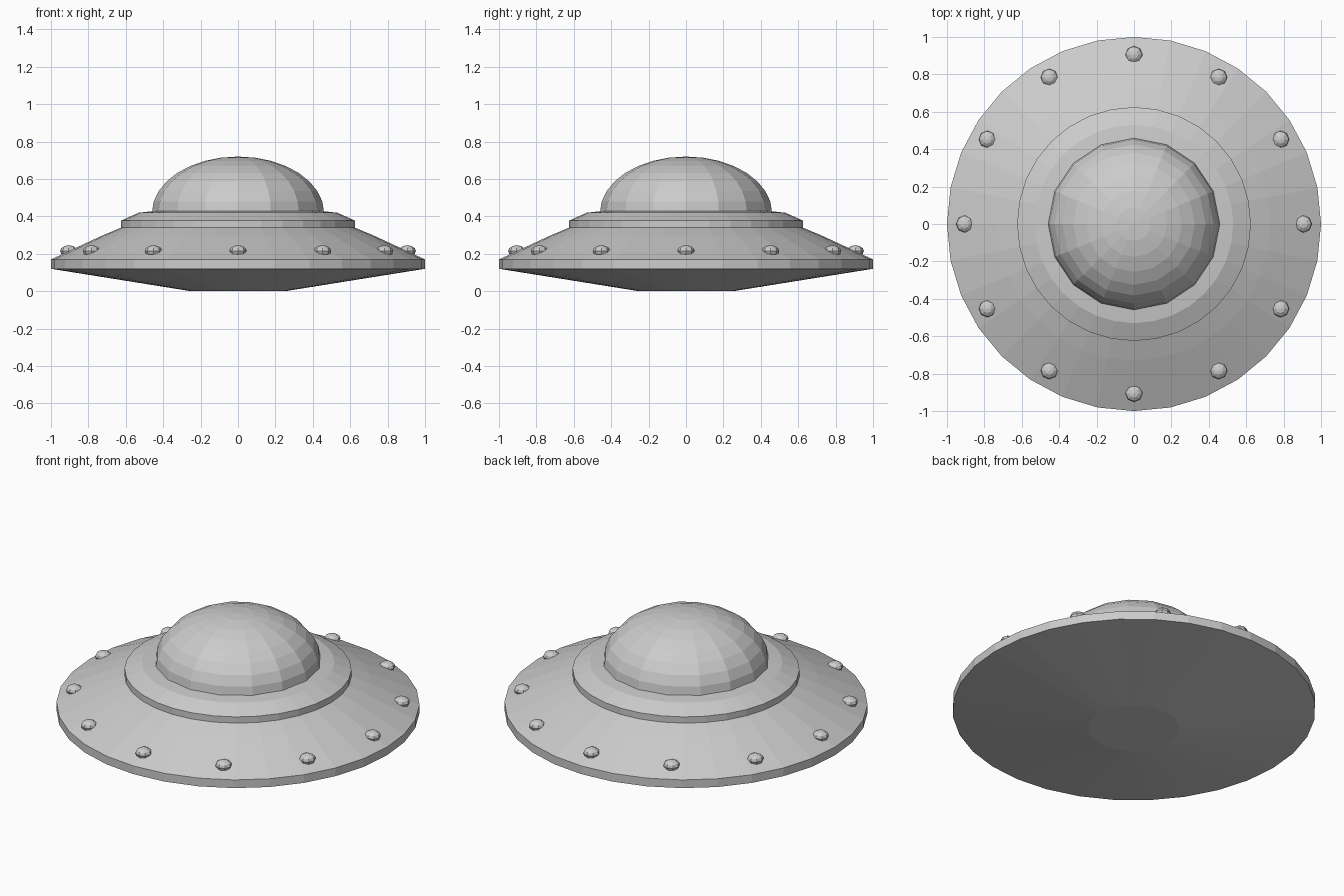
import bpy
from math import sin, cos, pi, radians

if "Cube" in bpy.data.objects:
    bpy.data.objects.remove(bpy.data.objects["Cube"])


def lathe(name, profile, sides):
    """Revolve (radius, z) points, bottom to top, around z; radius 0 makes a pole."""
    verts, rings, faces = [], [], []
    for r, z in profile:
        start = len(verts)
        count = 1 if r == 0 else sides
        for i in range(count):
            a = 2 * pi * i / sides
            verts.append((r * cos(a), r * sin(a), z))
        rings.append([start + (i % count) for i in range(sides)])
    for lo, hi in zip(rings, rings[1:]):
        for i in range(sides):
            j = (i + 1) % sides
            faces.append(list(dict.fromkeys((lo[i], lo[j], hi[j], hi[i]))))
    # flat caps on open ends
    if profile[0][0] > 0:
        faces.append(rings[0][::-1])
    if profile[-1][0] > 0:
        faces.append(rings[-1])
    mesh = bpy.data.meshes.new(name)
    mesh.from_pydata(verts, [], faces)
    obj = bpy.data.objects.new(name, mesh)
    bpy.context.collection.objects.link(obj)
    return obj


# Saucer hull: shallow belly, thin rim, sloped deck and raised collar
lathe("saucer_hull", [
    (0.25, 0.0), (1.0, 0.12), (1.0, 0.17), (0.73, 0.296), (0.625, 0.34),
    (0.625, 0.378), (0.53, 0.42), (0.44, 0.43),
], 32)

# Cockpit dome: squashed half sphere
dome = [(0.46 * cos(radians(11.25 * k)), 0.42 + 0.30 * sin(radians(11.25 * k)))
        for k in range(8)]
lathe("cockpit_dome", dome + [(0, 0.72)], 16)

# Ring of twelve lamps around the deck
for n in range(12):
    a = 2 * pi * n / 12
    bpy.ops.mesh.primitive_uv_sphere_add(
        segments=8, ring_count=6, radius=1,
        location=(0.905 * cos(a), 0.905 * sin(a), 0.215))
    lamp = bpy.context.object
    lamp.name = f"rim_lamp_{n + 1}"
    lamp.scale = (0.046, 0.046, 0.031)
